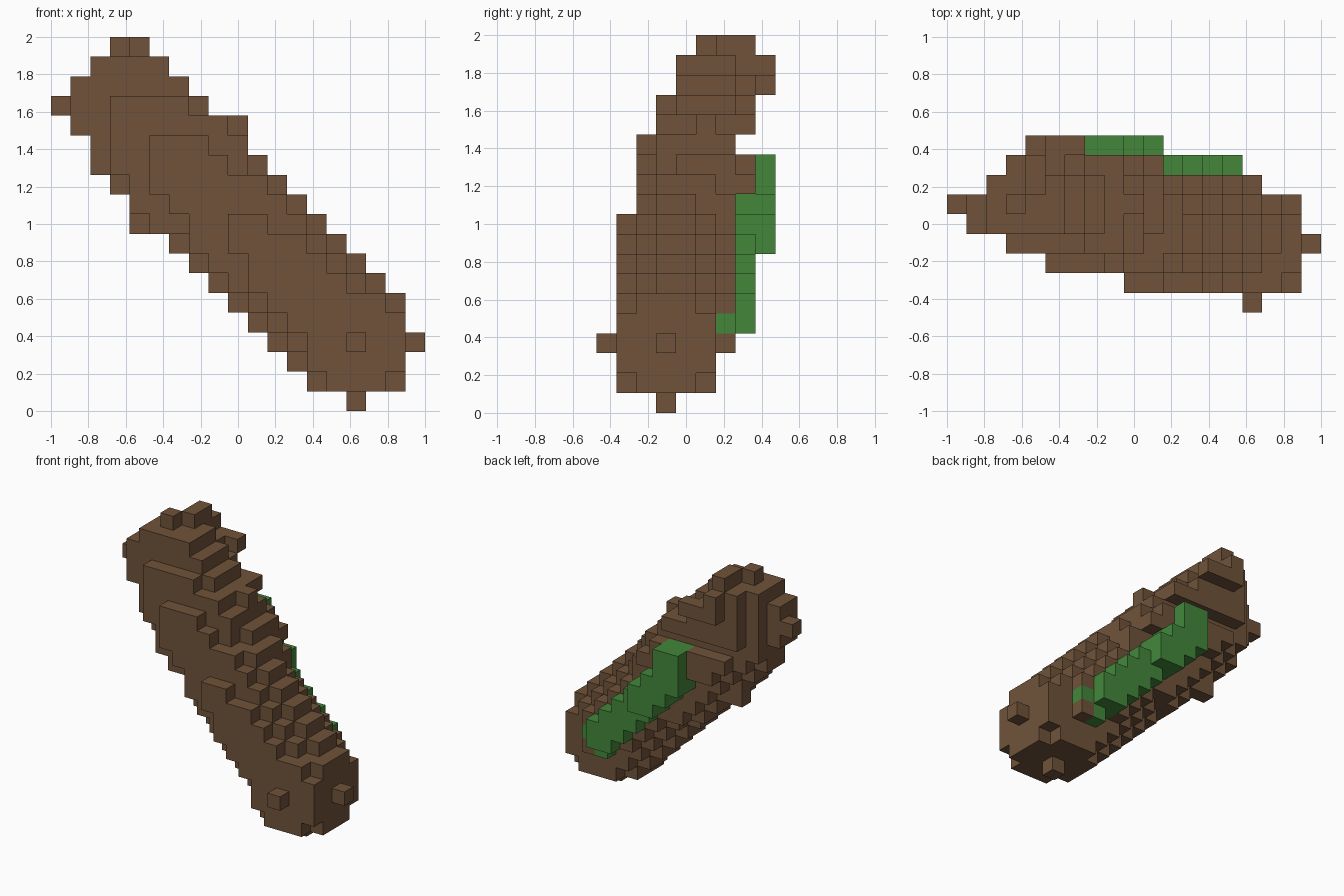
import bpy
import bmesh
from mathutils import Vector

cube = bpy.data.objects.get("Cube")
if cube:
    bpy.data.objects.remove(cube, do_unlink=True)

V = 2 / 19  # edge of one block


def material(name, rgb):
    m = bpy.data.materials.new(name)
    m.use_nodes = True
    m.diffuse_color = (*rgb, 1)
    bsdf = m.node_tree.nodes["Principled BSDF"]
    bsdf.inputs["Base Color"].default_value = (*rgb, 1)
    bsdf.inputs["Roughness"].default_value = 0.9
    return m


# Diagonal centre line of the log, and a second one behind its upper half
STEPS = [n / 10 for n in range(121)]
PATH = [Vector((15 - t, 3 + t / 6, 3 + t)) for t in STEPS]
REAR = [c + Vector((0, 0.85, 0)) for c, t in zip(PATH, STEPS) if t >= 6]
BULGE = Vector((6.5, 5, 11.5))


def back_limit(k):
    # the notch above the moss cuts the back away
    if k <= 10 or k == 13:
        return 6
    return 7 if k <= 15 else 8


def front_limit(i, k):
    # terraces on the front of the upper end
    if k >= 16 or i <= 2:
        return 4
    return 3 if k >= 14 or i <= 4 else 0


def in_log(i, j, k):
    if not front_limit(i, k) <= j <= min(back_limit(k), i + 4):
        return False
    if i < 3 and abs(k - 15) > 2 * i - 1:
        return False
    p = Vector((i, j, k))
    lines = PATH
    # the upper side is fuller than the underside
    if i + k >= 18 or j < 6:
        if (p - BULGE).length < 3.55:
            return True
        lines = PATH + REAR
    return min((p - c).length_squared for c in lines) <= 9.02


cells = [(i, j, k) for i in range(19) for j in range(9) for k in range(19)]
log = {c for c in cells if in_log(*c)}
# single knots on the bark and the stepped crown
log |= {(0, 5, 15), (9, 5, 14), (4, 5, 9), (3, 5, 18), (4, 6, 18), (4, 7, 18),
        (4, 7, 17), (4, 8, 17), (4, 8, 16), (5, 8, 16), (6, 8, 16), (15, 6, 5)}

# Moss: a two-block-wide brush drawn up the back, with a rounded lower end
moss = set()
for k in range(4, 12):
    i = int(13 - (k - 4) * 6 / 7)
    j = 6 if k < 8 else 7
    moss |= {(i + a, j + b, k + c) for a in (0, 1) for b in (0, 1) for c in (0, 1)}
moss = {c for c in moss if c[1] > 6 or c[2] == 4}
moss |= {(15, 6, 4), (14, 6, 3)}
log -= moss
solid = log | moss


# Skin of a set of blocks: only faces with no neighbour, flat areas merged
def build(name, blocks, mat):
    bm = bmesh.new()
    for cell in sorted(blocks):
        mid = Vector(cell)
        for axis in range(3):
            for sign in (-1, 1):
                near = list(cell)
                near[axis] += sign
                if tuple(near) in solid:
                    continue
                n, a, b = Vector(), Vector(), Vector()
                n[axis] = sign / 2
                a[(axis + 1) % 3] = 0.5
                b[(axis + 2) % 3] = 0.5 * sign
                ring = (-a - b, a - b, a + b, b - a)
                pts = [mid + n + r for r in ring]
                bm.faces.new([bm.verts.new(((p.x - 9) * V, (p.y - 4) * V,
                                            (p.z + 0.5) * V)) for p in pts])
    bmesh.ops.remove_doubles(bm, verts=bm.verts, dist=V / 100)
    bmesh.ops.dissolve_limit(bm, angle_limit=0.02, verts=bm.verts, edges=bm.edges)
    mesh = bpy.data.meshes.new(name)
    bm.to_mesh(mesh)
    bm.free()
    mesh.materials.append(mat)
    obj = bpy.data.objects.new(name, mesh)
    bpy.context.collection.objects.link(obj)
    return obj


build("log", log, material("bark brown", (0.162, 0.086, 0.042)))
build("moss_strip", moss, material("moss green", (0.056, 0.242, 0.044)))
